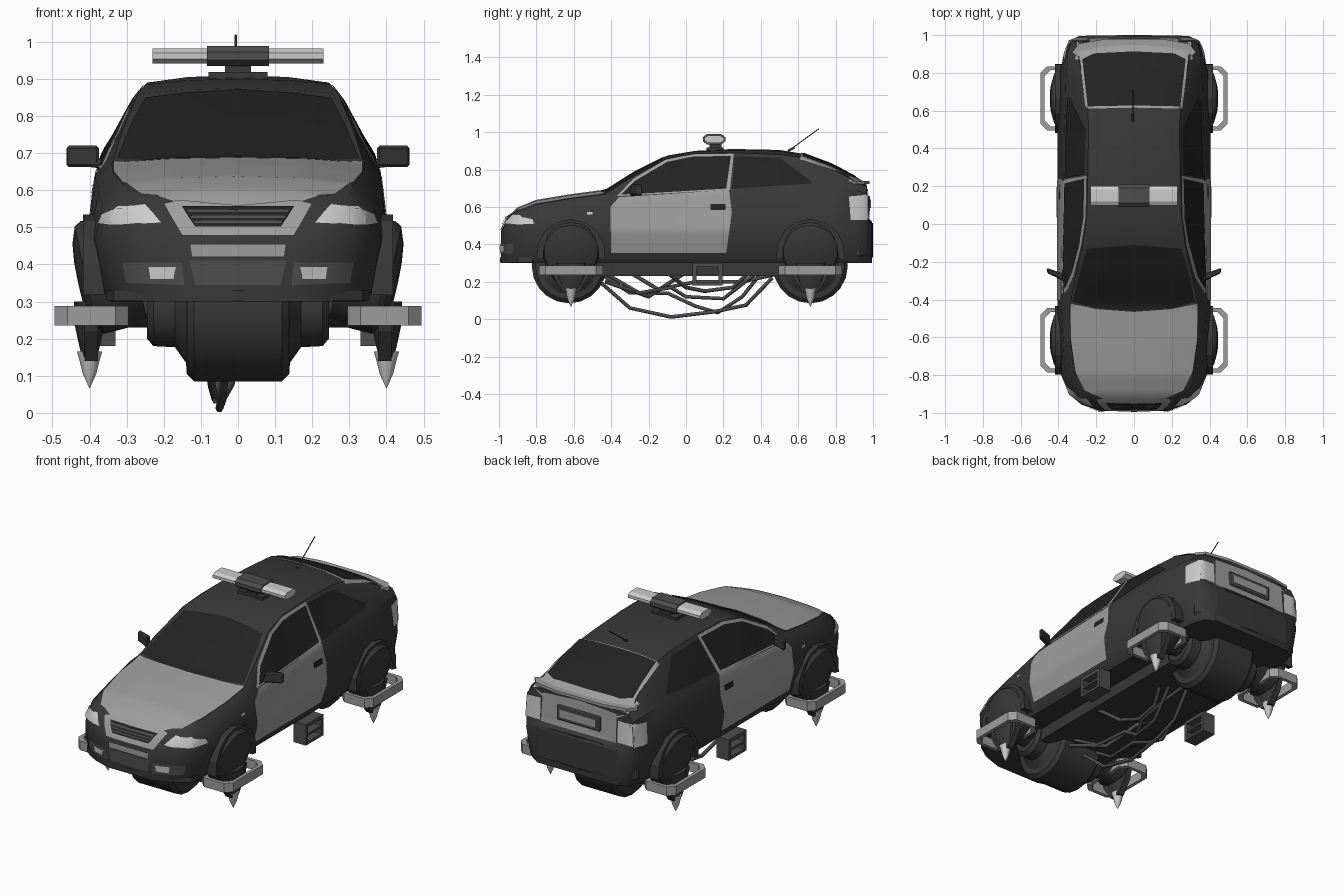
import bpy, bmesh, math
from mathutils import Vector, Matrix
from mathutils.bvhtree import BVHTree

if "Cube" in bpy.data.objects:
    bpy.data.objects.remove(bpy.data.objects["Cube"])


def material(name, v):
    m = bpy.data.materials.new(name)
    m.diffuse_color = (v, v, v, 1)
    m.use_nodes = True
    m.node_tree.nodes["Principled BSDF"].inputs["Base Color"].default_value = m.diffuse_color
    return m


DARK, GLASS = material("dark_paint", 0.04), material("dark_glass", 0.016)
LIGHT, LAMP = material("light_paint", 0.34), material("lamp", 0.6)
MID = material("mid_grey", 0.075)


def finish(name, bm, mat, smooth=None):
    bmesh.ops.recalc_face_normals(bm, faces=bm.faces)
    me = bpy.data.meshes.new(name)
    bm.to_mesh(me)
    bm.free()
    ob = bpy.data.objects.new(name, me)
    bpy.context.collection.objects.link(ob)
    me.materials.append(mat)
    if smooth:
        bpy.ops.object.select_all(action='DESELECT')
        ob.select_set(True)
        bpy.context.view_layer.objects.active = ob
        bpy.ops.object.shade_smooth_by_angle(angle=math.radians(smooth))
    return ob


def loft(rings, bm):
    vs = [[bm.verts.new(p) for p in r] for r in rings]
    n = len(vs[0])
    for a, b in zip(vs, vs[1:]):
        for i in range(n):
            bm.faces.new((a[i], a[(i + 1) % n], b[(i + 1) % n], b[i]))
    bm.faces.new(vs[0])
    bm.faces.new(vs[-1])


def prism(name, outline, h0, h1, mat, M=Matrix(), bevel=0):
    bm = bmesh.new()
    loft([[M @ Vector((x, y, h)) for x, y in outline] for h in (h0, h1)], bm)
    if bevel:
        bmesh.ops.bevel(bm, geom=bm.edges[:], offset=bevel, segments=1, affect='EDGES')
    return finish(name, bm, mat)


def box(name, lo, hi, mat, bevel=0):
    o = [(lo[0], lo[1]), (hi[0], lo[1]), (hi[0], hi[1]), (lo[0], hi[1])]
    return prism(name, o, lo[2], hi[2], mat, bevel=bevel)


def lathe(name, profile, M, mat, seg=20):
    bm = bmesh.new()
    loft([[M @ Vector((r * math.cos(t), r * math.sin(t), h))
           for t in (2 * math.pi * i / seg for i in range(seg))] for r, h in profile], bm)
    return finish(name, bm, mat, 30)


def band(name, outer, inner, h0, h1, mat, M=Matrix(), closed=True):
    """Flat strip between two outlines, extruded."""
    bm = bmesh.new()
    rings = [[M @ Vector(p) for p in ((*o, h0), (*o, h1), (*i, h1), (*i, h0))] for o, i in zip(outer, inner)]
    if closed:
        rings.append(rings[0])
    loft(rings, bm)
    if closed:
        bm.faces.ensure_lookup_table()
        bmesh.ops.delete(bm, geom=bm.faces[-2:], context='FACES_ONLY')
        bmesh.ops.remove_doubles(bm, verts=bm.verts, dist=1e-5)
    return finish(name, bm, mat)


def pipe(name, pts, r, mat):
    cu = bpy.data.curves.new(name, 'CURVE')
    cu.dimensions, cu.bevel_depth, cu.bevel_resolution, cu.use_fill_caps = '3D', r, 1, True
    sp = cu.splines.new('POLY')
    sp.points.add(len(pts) - 1)
    for q, p in zip(sp.points, pts):
        q.co = (*p, 1)
    ob = bpy.data.objects.new(name, cu)
    bpy.context.collection.objects.link(ob)
    cu.materials.append(mat)


# Body shell: y, bottom w, widest w, shoulder w, shoulder z, top edge w, top edge z, centre z
ROWS = [(-.99, .15, .17, .16, .44, .14, .46, .47), (-.955, .26, .28, .27, .49, .24, .525, .54),
        (-.90, .33, .345, .335, .53, .29, .575, .595), (-.80, .36, .385, .365, .56, .31, .615, .635),
        (-.62, .37, .40, .375, .60, .335, .645, .665), (-.43, .37, .405, .385, .635, .34, .67, .69),
        (-.28, .37, .405, .382, .65, .31, .765, .785), (-.10, .37, .405, .378, .66, .27, .86, .875),
        (.05, .37, .405, .375, .67, .25, .885, .90), (.25, .37, .405, .372, .68, .245, .89, .91),
        (.50, .37, .405, .37, .69, .24, .88, .905), (.62, .37, .40, .365, .70, .245, .865, .885),
        (.78, .365, .395, .36, .70, .27, .805, .825), (.91, .345, .37, .35, .69, .30, .735, .755),
        (.965, .32, .345, .335, .67, .31, .71, .725), (.975, .30, .335, .325, .52, .30, .535, .54),
        (.995, .27, .29, .285, .49, .27, .51, .52)]
rings = []
for y, wb, wm, ws, zs, wt, zt, zc in ROWS:
    half = [(wb * .94, .30), (wb, .33), (wm, min(.47, zs - .04)), (ws, zs), (wt, zt), (wt * .55, zt + .75 * (zc - zt))]
    rings.append([(0, y, .30)] + [(x, y, z) for x, z in half] + [(0, y, zc)] + [(-x, y, z) for x, z in half[::-1]])
bm = bmesh.new()
loft(rings, bm)
body = finish("body_shell", bm, DARK, 35)
bm = bmesh.new()
bm.from_mesh(body.data)
TREE = BVHTree.FromBMesh(bm)
bm.free()


def panel(name, outline, axis, mat, off=.003):
    """Outline drawn in one view and projected on to the body shell."""
    d = Vector(axis)
    k = [i for i in range(3) if axis[i] == 0]
    bm = bmesh.new()
    vs = []
    for a, b in outline:
        v = d * 3
        v[k[0]], v[k[1]] = a, b
        vs.append(bm.verts.new(v))
    bm.faces.new(vs)
    for i in k:
        n = Vector((0, 0, 0))
        n[i] = 1
        for j in range(-40, 41):
            bmesh.ops.bisect_plane(bm, geom=bm.verts[:] + bm.edges[:] + bm.faces[:], plane_co=n * (j * .025 + .001), plane_no=n)
    lost = []
    for v in bm.verts:
        hit, nor, _, _ = TREE.ray_cast(v.co, -d)
        if hit is None:
            lost.append(v)
        else:
            v.co = hit + nor * off
    bmesh.ops.delete(bm, geom=lost, context='VERTS')
    return finish(name, bm, mat, 35)


def sym(pts):
    return pts + [(-x, y) for x, y in reversed(pts) if x]


TOP, FRONT, REAR = (0, 0, 1), (0, -1, 0), (0, 1, 0)
# Bonnet, glass and tailgate top
panel("bonnet", sym([(0, -.945), (.15, -.93), (.26, -.88), (.31, -.78), (.335, -.6), (.335, -.42), (.2, -.45), (0, -.465)]), TOP, LIGHT)
panel("windscreen", sym([(0, -.46), (.2, -.445), (.325, -.41), (.285, -.25), (.25, -.13), (0, -.11)]), TOP, GLASS)
panel("tailgate_top", sym([(0, .975), (.30, .965), (.31, .87), (0, .89)]), TOP, LIGHT)
panel("rear_window_trim", sym([(0, .925), (.22, .915), (.285, .875), (.255, .61), (0, .615)]), TOP, LIGHT, .005)
panel("rear_window", sym([(0, .91), (.21, .90), (.273, .87), (.244, .62), (0, .625)]), TOP, GLASS, .008)
# Front end
panel("grille_frame", sym([(0, .475), (.15, .475), (.2, .56), (.16, .57), (0, .555)]), FRONT, LIGHT, .006)
panel("grille", sym([(0, .498), (.115, .498), (.15, .55), (0, .55)]), FRONT, GLASS, .01)
for i, z in enumerate((.506, .52, .534)):
    panel("grille_bar", sym([(0, z), (.115 + .01 * i, z), (.118 + .01 * i, z + .006), (0, z + .006)]), FRONT, MID, .013)
panel("front_plate", sym([(0, .42), (.125, .42), (.13, .455), (0, .455)]), FRONT, LIGHT, .008)
panel("lower_intake", sym([(0, .345), (.115, .345), (.13, .41), (0, .41)]), FRONT, MID)
# Rear end
panel("tailgate", sym([(0, .535), (.24, .535), (.235, .70), (0, .715)]), REAR, LIGHT, .005)
box("rear_plate_frame", (-.14, .965, .575), (.14, .985, .66), MID, .006)
box("rear_plate", (-.115, .97, .595), (.115, .988, .64), LIGHT)
band("spoiler", [(-.33, .91), (-.29, .955), (-.15, .98), (.15, .98), (.29, .955), (.33, .91)],
     [(-.30, .88), (-.26, .91), (-.14, .925), (.14, .925), (.26, .91), (.30, .88)], .722, .738, LIGHT, closed=False)
prism("rear_bumper", sym([(0, 1.0), (.26, .998), (.335, .955), (.355, .92), (.31, .87), (0, .86)]), .33, .515, DARK, bevel=.012)
prism("front_bumper_lip", sym([(0, -.995), (.15, -.985), (.26, -.95), (.335, -.90), (.355, -.82), (0, -.8)]), .303, .33, DARK)
prism("floor_tray", sym([(0, -.6), (.22, -.6), (.225, .65), (0, .65)]), .232, .31, DARK)

for s in (1, -1):
    side = (s, 0, 0)
    # Lamps, doors and side windows
    panel("headlamp", [(s * x, z) for x, z in [(.205, .51), (.25, .56), (.32, .555), (.375, .51), (.34, .505)]], FRONT, LAMP, .006)
    panel("headlamp_side", [(-.93, .51), (-.81, .51), (-.82, .535), (-.91, .55)], side, LAMP, .006)
    panel("fog_surround", [(s * x, z) for x, z in [(.145, .345), (.30, .35), (.31, .405), (.15, .405)]], FRONT, MID)
    panel("fog_lamp", [(s * x, z) for x, z in [(.17, .36), (.235, .36), (.24, .395), (.165, .395)]], FRONT, LAMP, .008)
    panel("tail_lamp", [(s * x, z) for x, z in [(.245, .54), (.34, .54), (.34, .665), (.245, .67)]], REAR, LAMP, .007)
    panel("tail_lamp_side", [(.88, .53), (.966, .53), (.966, .665), (.87, .655)], side, LAMP, .007)
    panel("door", [(-.40, .355), (.215, .355), (.245, .57), (.23, .69), (-.36, .65), (-.405, .6)], side, LIGHT)
    panel("window_trim", [(-.37, .655), (-.28, .75), (-.11, .85), (.03, .88), (.255, .883), (.235, .69)], side, LIGHT, .004)
    panel("front_side_window", [(-.345, .662), (-.27, .738), (-.10, .838), (.03, .865), (.24, .87), (.215, .695)], side, GLASS, .007)
    panel("rear_side_window", [(.262, .868), (.50, .862), (.67, .735), (.67, .722), (.245, .695)], side, GLASS, .005)
    panel("door_handle", [(.13, .583), (.21, .583), (.21, .615), (.13, .615)], side, GLASS, .008)
    panel("side_marker", [(-.53, .56), (-.50, .56), (-.50, .572), (-.53, .572)], side, LAMP, .004)
    # Door mirror, swept back
    prism("mirror", [(s * x, y) for x, y in [(.375, -.30), (.46, -.26), (.463, -.232), (.375, -.262)]], .662, .72, DARK, bevel=.007)
    pipe("mirror_arm", [(s * .34, -.30, .668), (s * .40, -.275, .675)], .014, DARK)
    # Side step: frame with a middle rung
    X = sorted((s * .33, s * .41))
    for y0, y1, z0, z1 in [(.035, .055, .18, .3), (.175, .195, .18, .3), (.035, .195, .18, .195), (.035, .195, .23, .243), (.035, .195, .28, .3)]:
        box("side_step", (X[0], y0, z0), (X[1], y1, z1), MID)
    for yc in (-.615, .665):
        # Wheel dome, tilted so its foot leans outwards, with arch flare above
        tilt = Matrix.Translation((s * .392, yc, .365)) @ Matrix.Rotation(s * math.radians(102), 4, 'Y')
        lathe("wheel_dome", [(.15, -.12), (.155, .0), (.145, .018), (.10, .034), (.05, .04), (.01, .041)], tilt, DARK, 18)
        arc = [math.radians(a) for a in range(-10, 191, 25)]
        A = Matrix(((0, 0, s, 0), (1, 0, 0, yc), (0, 1, 0, .35), (0, 0, 0, 1)))
        band("arch_flare", [(.185 * math.cos(t), .185 * math.sin(t)) for t in arc],
             [(.15 * math.cos(t), .15 * math.sin(t)) for t in arc], .36, .418, DARK, A, False)

        # Octagonal thruster bracket
        def octo(g):
            a, b, c = .1 - g, .17 - g, .035
            return [(s * (.395 + x), yc + y) for x, y in [(a, b - c), (a - c, b), (c - a, b), (-a, b - c), (-a, c - b), (c - a, -b), (a - c, -b), (a, c - b)]]
        band("thruster_bracket", octo(0), octo(.02), .235, .288, LIGHT)
        # Thruster body, fin and pointed tip
        T = Matrix.Translation((s * .40, yc, 0))
        lathe("thruster_body", [(.07, .30), (.066, .235), (.05, .19), (.034, .15)], T @ Matrix.Diagonal((.6, 1.2, 1, 1)), DARK, 12)
        lathe("thruster_tip", [(.034, .165), (.028, .145), (.018, .105), (.001, .067)], T, LAMP, 12)
        F = Matrix(((0, 0, 1, s * .395), (1, 0, 0, yc), (0, 1, 0, 0), (0, 0, 0, 1)))
        prism("thruster_fin", [(-.11, .29), (.11, .29), (.09, .22), (.035, .14), (-.035, .14), (-.09, .22)], -.018, .018, DARK, F)

# Hover pods under both axles
for yc in (-.625, .665):
    half = [(.055, .36), (.055, .245), (.085, .245), (.105, .228), (.108, .17), (.15, .14), (.18, .138), (.2, .118)]
    lathe("hover_pod", half + [(r, -h) for r, h in half[::-1]],
          Matrix.Translation((0, yc, .285)) @ Matrix.Rotation(math.pi / 2, 4, 'Y'), DARK, 20)

# Hanging cables
for pts in ([(-.02, -.46, .2), (-.04, -.3, .06), (-.05, -.08, .012), (-.04, .15, .04), (-.02, .32, .075), (0, .46, .22)],
            [(-.1, -.45, .24), (-.09, -.3, .14), (-.08, -.1, .14), (-.07, .05, .07), (-.06, .17, .035), (-.05, .3, .12), (-.04, .42, .27)],
            [(.08, -.44, .25), (.05, -.25, .14), (.0, -.08, .17), (-.02, .0, .12), (.02, .2, .11), (.06, .38, .25)],
            [(.1, -.43, .2), (.03, -.2, .12), (-.06, -.05, .22), (-.12, .0, .25)],
            [(.2, -.1, .25), (.1, .0, .17), (.05, .1, .15), (.06, .25, .17), (.1, .35, .26)],
            [(-.2, -.3, .25), (-.12, -.15, .16), (-.02, .05, .2), (.02, .3, .2), (.0, .48, .24)]):
    pipe("cable", pts, .011, MID)

# Roof light bar and aerial
box("light_bar_foot", (-.08, .11, .90), (.08, .2, .918), DARK)
box("light_bar_neck", (-.035, .125, .91), (.035, .19, .945), DARK)
ALONG_X = Matrix(((0, 0, 1, 0), (1, 0, 0, .15), (0, 1, 0, .962), (0, 0, 0, 1)))


def capsule(b, h):
    return [(b, -h * .4), (b, h * .4), (b - .02, h), (.02 - b, h), (-b, h * .4), (-b, -h * .4), (.02 - b, -h), (b - .02, -h)]


prism("light_bar_lamps", capsule(.052, .02), -.23, .23, LAMP, ALONG_X)
prism("light_bar_centre", capsule(.06, .027), -.083, .083, MID, ALONG_X)
pipe("aerial", [(-.006, .545, .90), (-.006, .58, .918)], .007, DARK)
pipe("aerial_rod", [(-.006, .555, .905), (-.006, .71, 1.018)], .003, DARK)
